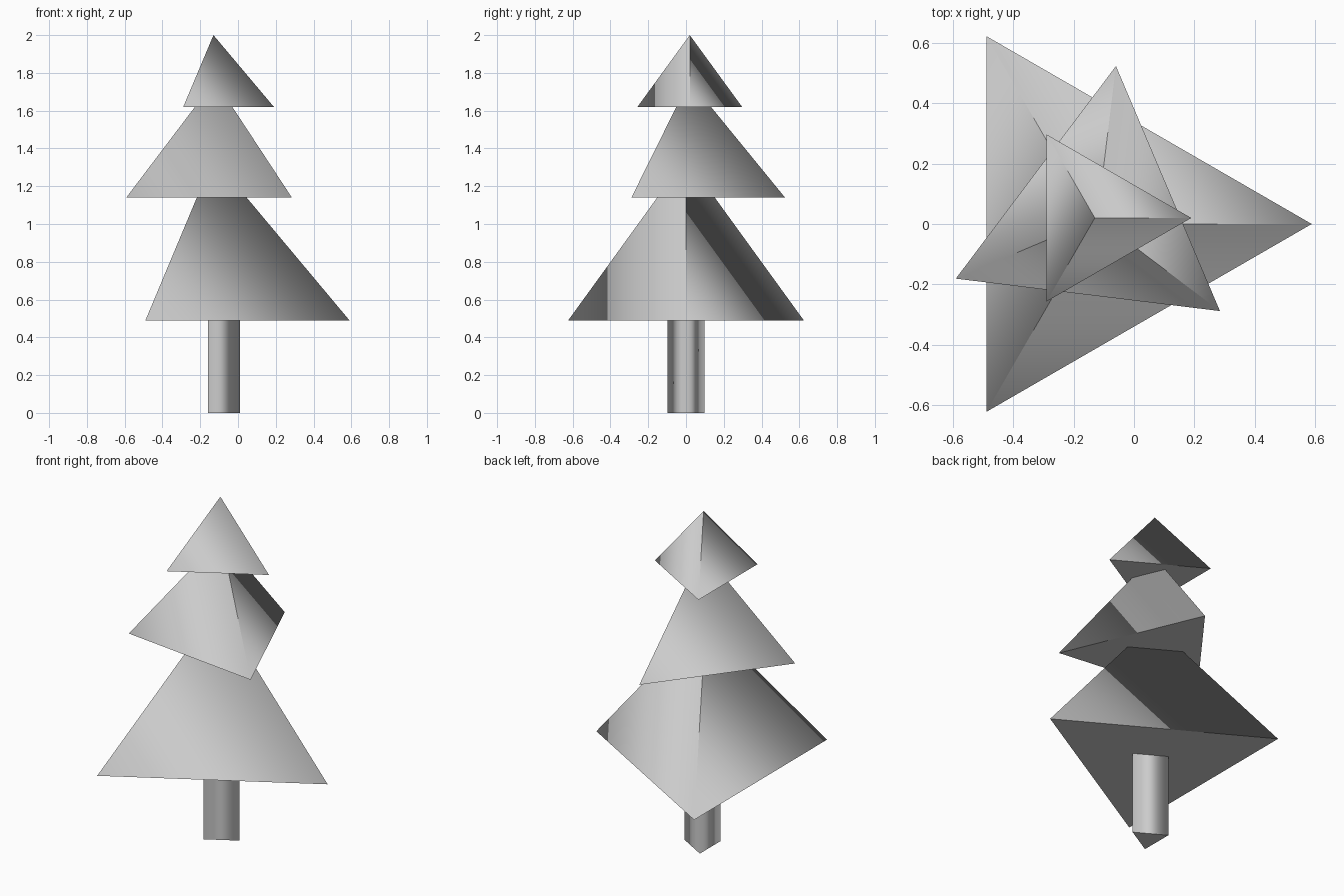
import bpy
import bmesh
from math import cos, sin, radians
from mathutils import Vector

cube = bpy.data.objects.get("Cube")
if cube:
    bpy.data.objects.remove(cube, do_unlink=True)

grey = bpy.data.materials.new("light grey")
grey.use_nodes = True
tone = (0.6, 0.6, 0.6, 1)
grey.diffuse_color = tone
grey.node_tree.nodes["Principled BSDF"].inputs["Base Color"].default_value = tone


def three_sided(name, center, radius, bottom, top, turn=0, pointed=True):
    """Triangular pyramid or prism with softly rounded side shading."""
    bm = bmesh.new()
    height = top - bottom
    slope = radius / height if pointed else 0
    outward = [Vector((cos(radians(turn + 120 * i)), sin(radians(turn + 120 * i)), 0))
               for i in range(3)]
    middle = Vector((center[0], center[1], bottom))
    up = Vector((0, 0, height))
    low = [bm.verts.new(middle + d * radius) for d in outward]
    soft = [(d + Vector((0, 0, slope))).normalized() for d in outward]
    normals = []

    # Base, then the sides
    bm.faces.new(low[::-1])
    normals += [Vector((0, 0, -1))] * 3
    if pointed:
        tip = bm.verts.new(middle + up)
    else:
        high = [bm.verts.new(v.co + up) for v in low]
    for i in range(3):
        j = (i + 1) % 3
        if pointed:
            side = bm.faces.new((low[i], low[j], tip))
            normals += [soft[i], soft[j], soft[j]]
        else:
            side = bm.faces.new((low[i], low[j], high[j], high[i]))
            normals += [soft[i], soft[j], soft[j], soft[i]]
        side.smooth = True
    if not pointed:
        bm.faces.new(high)
        normals += [Vector((0, 0, 1))] * 3

    mesh = bpy.data.meshes.new(name)
    bm.to_mesh(mesh)
    bm.free()
    mesh.materials.append(grey)
    mesh.normals_split_custom_set(normals)
    obj = bpy.data.objects.new(name, mesh)
    bpy.context.collection.objects.link(obj)
    return obj


# Trunk and three tiers of foliage
three_sided("trunk", (-0.103, 0), 0.113, 0, 0.49, pointed=False)
three_sided("lower_foliage", (-0.13, 0), 0.72, 0.49, 1.35)
three_sided("middle_foliage", (-0.122, 0.018), 0.51, 1.14, 1.76, turn=83)
three_sided("top_foliage", (-0.13, 0.02), 0.32, 1.62, 2.0)
